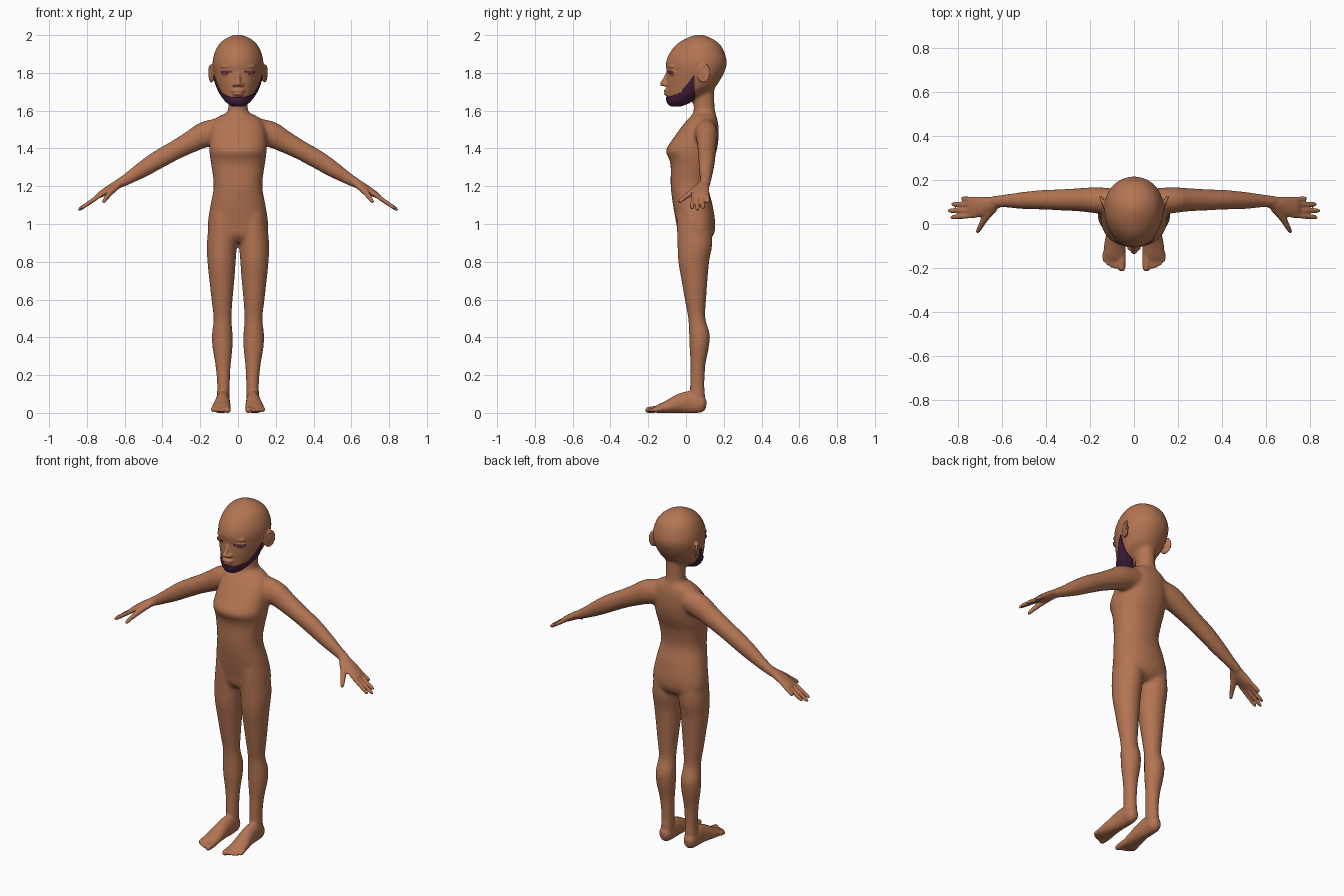
import bpy, bmesh, math
from mathutils import Vector, Matrix, Euler

if "Cube" in bpy.data.objects:
    bpy.data.objects.remove(bpy.data.objects["Cube"])


def material(name, rgb):
    m = bpy.data.materials.new(name)
    m.diffuse_color = (*rgb, 1)
    m.use_nodes = True
    m.node_tree.nodes["Principled BSDF"].inputs["Base Color"].default_value = m.diffuse_color
    return m


SKIN = material("skin brown", (0.45, 0.175, 0.085))
BEARD = material("beard dark purple", (0.065, 0.015, 0.055))
EYE = material("eye plum", (0.17, 0.03, 0.06))


def resample(rows, n=5):
    """Catmull-Rom through rows of numbers."""
    out = []
    for i in range(len(rows) - 1):
        a, b, c, d = (rows[max(0, min(len(rows) - 1, i + k))] for k in (-1, 0, 1, 2))
        for j in range(n):
            t = j / n
            out.append([0.5 * (2 * q + (r - p) * t + (2 * p - 5 * q + 4 * r - s) * t * t
                               + (3 * q - p - 3 * r + s) * t ** 3)
                        for p, q, r, s in zip(a, b, c, d)])
    return out + [list(rows[-1])]


def skin_rings(bm, rings):
    vs = [[bm.verts.new(p) for p in ring] for ring in rings]
    n = len(vs[0])
    for a, b in zip(vs, vs[1:]):
        for i in range(n):
            bm.faces.new((a[i], a[(i + 1) % n], b[(i + 1) % n], b[i]))
    bm.faces.new(vs[0])
    bm.faces.new(vs[-1])


def stack(bm, rows, s=1, egg=0.0, power=1.0, n=32):
    """Horizontal rings: z, x_min, x_max, y_front, y_back."""
    rings = []
    for z, x0, x1, y0, y1 in resample(rows):
        ring = []
        for i in range(n):
            c, d = math.cos(2 * math.pi * i / n), math.sin(2 * math.pi * i / n)
            c = math.copysign(abs(c) ** power, c)
            d = math.copysign(abs(d) ** power, d)
            ring.append((s * ((x0 + x1) / 2 + (x1 - x0) / 2 * c * (1 + egg * d)),
                         (y0 + y1) / 2 + (y1 - y0) / 2 * d, z))
        rings.append(ring)
    skin_rings(bm, rings)


def tube(bm, rows, s=1, n=20, floor=False):
    """Rings across a path: x, y, z, half width, half height."""
    pts = resample(rows)
    rings = []
    for i, (x, y, z, a, b) in enumerate(pts):
        t = Vector(pts[min(i + 1, len(pts) - 1)][:3]) - Vector(pts[max(i - 1, 0)][:3])
        u = t.cross(Vector((0, 0, 1))).normalized()
        v = u.cross(t).normalized()
        ring = []
        for k in range(n):
            w = 2 * math.pi * k / n
            p = Vector((x, y, z)) + u * a * math.cos(w) + v * b * math.sin(w)
            ring.append((s * p.x, p.y, max(p.z, 0.0) if floor else p.z))
        rings.append(ring)
    skin_rings(bm, rings)


def digit(bm, p0, p1, r, s, floor=False):
    p0, p1 = Vector(p0), Vector(p1)
    tube(bm, [(*p0.lerp(p1, t), r * k, r * k) for t, k in
              ((0, 1), (0.5, 1), (0.85, 0.92), (0.96, 0.65), (1, 0.25))], s, 14, floor)


def ball(bm, loc, size, rot=(0, 0, 0), n=16, m=10):
    mat = Matrix.LocRotScale(Vector(loc), Euler(rot), Vector(size))
    rings = []
    for j in range(m + 1):
        a = 0.1 + (math.pi - 0.2) * j / m
        rings.append([mat @ Vector((math.sin(a) * math.cos(2 * math.pi * i / n),
                                    math.sin(a) * math.sin(2 * math.pi * i / n),
                                    math.cos(a))) for i in range(n)])
    skin_rings(bm, rings)


def fuse(bm, voxel, iterations):
    """Merge overlapping volumes into one smooth skin."""
    me = bpy.data.meshes.new("volumes")
    bm.to_mesh(me)
    bm.free()
    ob = bpy.data.objects.new("volumes", me)
    bpy.context.collection.objects.link(ob)
    r = ob.modifiers.new("fuse", 'REMESH')
    r.mode, r.voxel_size = 'VOXEL', voxel
    sm = ob.modifiers.new("soften", 'SMOOTH')
    sm.factor, sm.iterations = 0.5, iterations
    ev = ob.evaluated_get(bpy.context.evaluated_depsgraph_get())
    out = bpy.data.meshes.new_from_object(ev)
    bpy.data.objects.remove(ob)
    return out


def finish(name, me, mat):
    me.materials.clear()
    me.materials.append(mat)
    me.shade_smooth()
    ob = bpy.data.objects.new(name, me)
    bpy.context.collection.objects.link(ob)
    return ob


# ---- Large forms: head, neck, torso, arms, legs
core = bmesh.new()
head = [(1.628, .03, -.08, -.03), (1.645, .055, -.098, .015), (1.68, .085, -.101, .08),
        (1.72, .106, -.104, .15), (1.76, .120, -.104, .18), (1.80, .130, -.102, .202),
        (1.85, .135, -.108, .217), (1.90, .126, -.09, .207), (1.95, .102, -.052, .182),
        (1.985, .060, .005, .132), (2.003, .015, .055, .085)]
stack(core, [(z, -w, w, f, b) for z, w, f, b in head], egg=0.1)
neck = [(1.50, .07, .03, .165), (1.57, .062, .035, .16), (1.62, .052, .04, .152), (1.75, .055, .03, .15)]
stack(core, [(z, -w, w, f, b) for z, w, f, b in neck])
torso = [(1.59, .055, .045, .155), (1.565, .11, .02, .163), (1.52, .142, -.02, .172),
         (1.45, .152, -.07, .172), (1.39, .152, -.107, .163), (1.345, .147, -.09, .148),
         (1.30, .140, -.081, .132), (1.20, .129, -.081, .118), (1.10, .146, -.069, .141),
         (1.00, .161, -.051, .155), (.94, .155, -.04, .145), (.905, .12, -.01, .11)]
stack(core, [(z, -w, w, f, b) for z, w, f, b in torso], power=0.9)
leg = [(1.05, .01, .148, -.05, .135), (.90, .006, .165, -.046, .14), (.80, .012, .162, -.041, .123),
       (.70, .019, .152, -.024, .114), (.60, .028, .141, -.007, .107), (.50, .034, .130, .011, .103),
       (.42, .028, .138, .016, .126), (.35, .028, .136, .018, .122), (.25, .038, .12, .023, .103),
       (.15, .043, .111, .02, .099), (.08, .043, .113, .02, .102), (.02, .047, .115, .02, .104)]
arm = [(.07, .10, 1.50, .06, .066), (.17, .108, 1.476, .060, .069), (.24, .11, 1.44, .054, .060),
       (.33, .11, 1.392, .049, .052), (.42, .11, 1.342, .045, .050), (.50, .107, 1.292, .040, .044),
       (.58, .105, 1.242, .031, .033), (.65, .10, 1.203, .028, .024)]
for s in (1, -1):
    stack(core, leg, s)
    tube(core, arm, s)
bmesh.ops.recalc_face_normals(core, faces=core.faces)
base = fuse(core, 0.009, 10)

# ---- Fine forms: hands, feet, face and ears
fine = bmesh.new()
palm = [(.61, .102, 1.224, .024, .022), (.65, .09, 1.202, .034, .023), (.69, .08, 1.178, .045, .021),
        (.73, .077, 1.155, .045, .016), (.752, .077, 1.142, .038, .010)]
fingers = [(.040, (.835, .030, 1.080)), (.064, (.847, .060, 1.072)),
           (.089, (.832, .090, 1.082)), (.111, (.787, .116, 1.113))]
foot = [(.080, .107, .040, .015, .022), (.080, .085, .044, .034, .044), (.080, .03, .056, .037, .060),
        (.082, -.03, .050, .041, .052), (.087, -.09, .034, .048, .036),
        (.089, -.14, .022, .050, .024), (.089, -.165, .016, .043, .015)]
toes = [(.056, -.215, .018), (.082, -.205, .012), (.101, -.198, .0115),
        (.118, -.188, .011), (.133, -.172, .011)]
for s in (1, -1):
    tube(fine, palm, s)
    for y, tip in fingers:
        digit(fine, (.715, y, 1.162), tip, .0115, s)
    tube(fine, [(.64, .075, 1.203, .022, .018), (.672, .035, 1.172, .018, .017),
                (.695, -.005, 1.142, .013, .013), (.710, -.032, 1.12, .010, .010),
                (.715, -.04, 1.113, .004, .004)], s, 14)
    tube(fine, foot, s, 24, True)
    for x, y, r in toes:
        digit(fine, (x, -.13, .022), (x, y, .013), r, s, True)
    # eyelids, brows, nostril wings
    ball(fine, (s * .058, -.070, 1.803), (.034, .019, .017), (0, 0, s * .35))
    ball(fine, (s * .054, -.076, 1.833), (.040, .016, .010), (0, 0, s * .35))
    ball(fine, (s * .018, -.108, 1.738), (.013, .015, .011))
    # ear: shell plus raised rim
    turn = (-.15, 0, -s * .35)
    ball(fine, (s * .138, .094, 1.795), (.010, .027, .044), turn)
    rim = Matrix.LocRotScale(Vector((s * .142, .096, 1.797)), Euler(turn), None)
    for i in range(28):
        a = 2 * math.pi * i / 28
        ball(fine, rim @ Vector((0, .029 * math.cos(a), .043 * math.sin(a))),
             (.008, .007, .007), n=8, m=6)
# nose and lips
tube(fine, [(0, -.088, 1.806, .012, .014), (0, -.102, 1.78, .012, .013),
            (0, -.116, 1.755, .014, .013), (0, -.122, 1.742, .013, .011)])
ball(fine, (0, -.122, 1.742), (.015, .017, .013))
ball(fine, (0, -.099, 1.706), (.036, .020, .009))
ball(fine, (0, -.098, 1.688), (.031, .019, .009))
bmesh.ops.recalc_face_normals(fine, faces=fine.faces)
fine.from_mesh(base)
bpy.data.meshes.remove(base)
body = finish("body", fuse(fine, 0.0058, 3), SKIN)


def patch(name, rule, offset, depth, mat):
    """Thin plate following the body where rule(point) < 1."""
    src = body.data
    near = [p.vertices[:] for p in src.polygons if rule(p.center) < 2.5]
    bm = bmesh.new()
    made = {i: bm.verts.new(src.vertices[i].co) for i in sorted({i for f in near for i in f})}
    for f in near:
        bm.faces.new([made[i] for i in f])
    bmesh.ops.subdivide_edges(bm, edges=bm.edges, cuts=1, use_grid_fill=True)
    bmesh.ops.delete(bm, context='FACES', geom=[
        f for f in bm.faces if rule(f.calc_center_median()) > 1])
    for _ in range(4):
        bmesh.ops.smooth_vert(bm, verts=[v for v in bm.verts if v.is_boundary], factor=0.5,
                              use_axis_x=True, use_axis_y=True, use_axis_z=True)
    bm.normal_update()
    for v, n in [(v, v.normal.copy()) for v in bm.verts]:
        v.co += n * offset
    me = bpy.data.meshes.new(name)
    bm.to_mesh(me)
    bm.free()
    sol = finish(name, me, mat).modifiers.new("thickness", 'SOLIDIFY')
    sol.thickness, sol.offset = depth, -1


def beard_rule(p):
    if p.z < 1.58 or p.z > 1.85 or abs(p.x) > .2 or p.y > .15:
        return 9
    line = [(-.3, 1.672), (-.09, 1.674), (-.03, 1.695), (.01, 1.745), (.042, 1.79), (.3, 1.80)]
    for (y0, z0), (y1, z1) in zip(line, line[1:]):
        if y0 <= p.y <= y1:
            top = z0 + (z1 - z0) * (p.y - y0) / (y1 - y0)
    low = 1.60 + max(0, p.y + .05) * .7
    return 1 + 50 * max(p.z - top, low - p.z, p.y - .047)


def eye_rule(p):
    if p.y > 0:
        return 9
    return ((abs(p.x) - .061) / .029) ** 2 + ((p.z - 1.804) / .0085) ** 2


patch("beard", beard_rule, 0.007, 0.009, BEARD)
patch("eyes", eye_rule, 0.002, 0.004, EYE)
